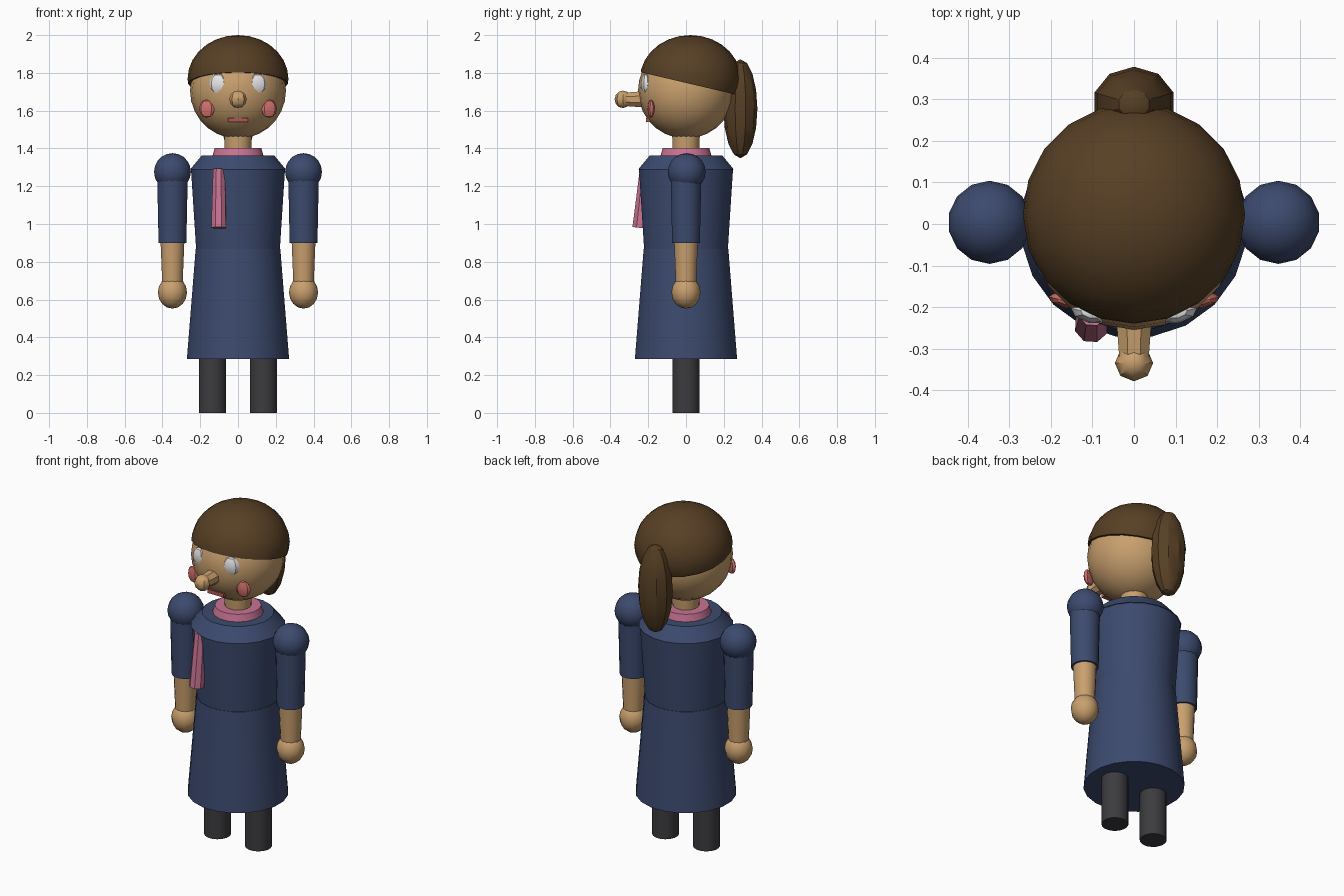
import bpy, bmesh, math
from mathutils import Vector, Matrix

cube = bpy.data.objects.get("Cube")
if cube:
    bpy.data.objects.remove(cube, do_unlink=True)


def material(name, rgb):
    m = bpy.data.materials.new(name)
    m.use_nodes = True
    m.diffuse_color = (*rgb, 1)
    bsdf = next(n for n in m.node_tree.nodes if n.type == 'BSDF_PRINCIPLED')
    bsdf.inputs["Base Color"].default_value = (*rgb, 1)
    return m


NAVY = material("navy cloth", (0.045, 0.068, 0.155))
SKIN = material("skin", (0.58, 0.35, 0.155))
HAIR = material("brown hair", (0.095, 0.050, 0.018))
PINK = material("pink scarf", (0.58, 0.17, 0.29))
BLUSH = material("blush red", (0.62, 0.16, 0.14))
LIPS = material("lip red", (0.42, 0.10, 0.09))
WHITE = material("eye white", (0.80, 0.80, 0.80))
CHARCOAL = material("charcoal stocking", (0.045, 0.045, 0.050))


def finish(name, bm, mat, angle=32):
    bmesh.ops.recalc_face_normals(bm, faces=bm.faces)
    mesh = bpy.data.meshes.new(name)
    bm.to_mesh(mesh)
    bm.free()
    ob = bpy.data.objects.new(name, mesh)
    bpy.context.scene.collection.objects.link(ob)
    mesh.materials.append(mat)
    bpy.ops.object.select_all(action='DESELECT')
    ob.select_set(True)
    bpy.context.view_layer.objects.active = ob
    bpy.ops.object.shade_smooth_by_angle(angle=math.radians(angle))
    return ob


def ball(name, centre, radii, mat, segs=16, rings=10, turn=0, cut=None):
    """Ellipsoid, turned about z; cut = (point, normal) removes the side below the plane."""
    bm = bmesh.new()
    bmesh.ops.create_uvsphere(bm, u_segments=segs, v_segments=rings, radius=1)
    bm.transform(Matrix.Translation(centre) @ Matrix.Rotation(math.radians(turn), 4, 'Z')
                 @ Matrix.Diagonal((*radii, 1)))
    if cut:
        res = bmesh.ops.bisect_plane(bm, geom=bm.verts[:] + bm.edges[:] + bm.faces[:],
                                     plane_co=cut[0], plane_no=cut[1], clear_inner=True)
        rim = [e for e in res["geom_cut"] if isinstance(e, bmesh.types.BMEdge)]
        bmesh.ops.edgeloop_fill(bm, edges=rim)
    return finish(name, bm, mat)


def rod(name, start, end, r1, r2, mat, segs=16):
    """Capped tapered cylinder between two points."""
    a, b = Vector(start), Vector(end)
    bm = bmesh.new()
    bmesh.ops.create_cone(bm, cap_ends=True, segments=segs, radius1=r1, radius2=r2,
                          depth=(b - a).length)
    turn = Matrix.Rotation(math.pi / segs, 4, 'Z')
    bm.transform(Matrix.Translation((a + b) / 2)
                 @ (b - a).to_track_quat('Z', 'Y').to_matrix().to_4x4() @ turn)
    return finish(name, bm, mat)


# Dress: skirt, bodice and sloping shoulder yoke
rod("skirt", (0, 0, 0.285), (0, 0, 0.867), 0.274, 0.227, NAVY, 20)
rod("bodice", (0, 0, 0.86), (0, 0, 1.29), 0.224, 0.252, NAVY, 20)
rod("shoulder_yoke", (0, 0, 1.288), (0, 0, 1.362), 0.257, 0.195, NAVY, 20)

# Scarf: collar and hanging tail
rod("scarf_collar", (0, 0, 1.35), (0, 0, 1.402), 0.141, 0.126, PINK)
rod("scarf_tail", (-0.10, -0.212, 1.29), (-0.102, -0.244, 0.98), 0.034, 0.042, PINK, 8)

# Neck and head
rod("neck", (0, 0, 1.36), (0, 0, 1.50), 0.070, 0.076, SKIN)
ball("head", (0, 0, 1.706), (0.254, 0.254, 0.254), SKIN, 20, 14)

# Hair cap with a hairline falling towards the back, and ponytail
ball("hair_cap", (0, 0.023, 1.768), (0.267, 0.267, 0.232), HAIR, 20, 14,
     cut=((0, 0, 1.747), (0, 0.235, 1)))
ball("ponytail", (0, 0.288, 1.61), (0.10, 0.090, 0.262), HAIR, 10, 8)

# Nose and mouth
rod("nose", (0, -0.19, 1.66), (0, -0.338, 1.66), 0.049, 0.037, SKIN, 8)
ball("nose_tip", (0, -0.334, 1.66), (0.046, 0.044, 0.046), SKIN, 8, 6)
bm = bmesh.new()
bmesh.ops.create_cube(bm, size=1)
bm.transform(Matrix.Translation((0, -0.195, 1.55)) @ Matrix.Diagonal((0.104, 0.035, 0.022, 1)))
finish("mouth", bm, LIPS)

# Paired parts
for side, s in (("left", 1), ("right", -1)):
    ball(side + "_eye", (s * 0.104, -0.214, 1.742), (0.049, 0.024, 0.054), WHITE, 8, 6, s * 14)
    ball(side + "_cheek", (s * 0.165, -0.185, 1.61), (0.042, 0.017, 0.048), BLUSH, 8, 6, s * 14)
    x = s * 0.347
    ball(side + "_shoulder", (x, 0.004, 1.276), (0.1, 0.1, 0.099), NAVY, 14, 10)
    rod(side + "_sleeve", (x, 0, 0.90), (x, 0, 1.28), 0.075, 0.083, NAVY)
    rod(side + "_forearm", (x, 0, 0.66), (x, 0, 0.95), 0.054, 0.066, SKIN)
    ball(side + "_hand", (x, 0, 0.638), (0.077, 0.077, 0.086), SKIN, 12, 8)
    rod(side + "_leg", (s * 0.135, 0, 0), (s * 0.135, 0, 0.40), 0.073, 0.073, CHARCOAL)
